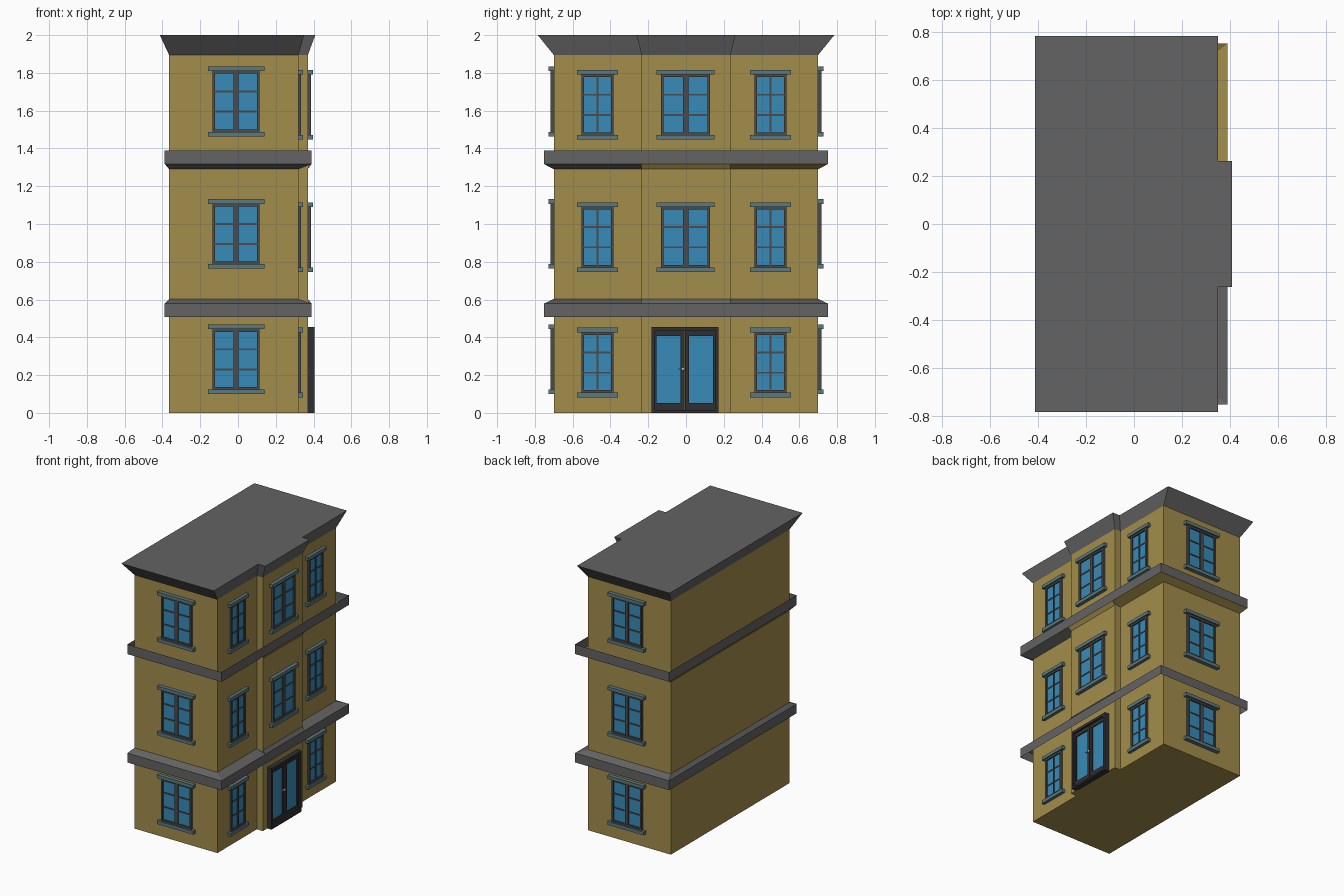
import bpy, bmesh
from mathutils import Matrix, Vector

if "Cube" in bpy.data.objects:
    bpy.data.objects.remove(bpy.data.objects["Cube"])


def material(name, r, g, b):
    m = bpy.data.materials.new(name)
    m.diffuse_color = (r, g, b, 1)
    m.use_nodes = True
    m.node_tree.nodes["Principled BSDF"].inputs["Base Color"].default_value = m.diffuse_color
    return m


WALL = material("ochre_wall", 0.37, 0.27, 0.07)
STONE = material("dark_stone", 0.125, 0.125, 0.125)
FRAME = material("window_frame", 0.07, 0.07, 0.07)
LEDGE = material("blue_grey_ledge", 0.11, 0.19, 0.21)
GLASS = material("blue_glass", 0.04, 0.26, 0.48)
DOOR = material("door_frame", 0.03, 0.03, 0.033)
METAL = material("handle_metal", 0.5, 0.5, 0.5)


def finish(bm, name, mats):
    me = bpy.data.meshes.new(name)
    bm.to_mesh(me)
    bm.free()
    for m in mats:
        me.materials.append(m)
    ob = bpy.data.objects.new(name, me)
    bpy.context.collection.objects.link(ob)
    return ob


def plan(back, wing, bay, end, half_bay):
    """Counter-clockwise floor plan with a projecting middle bay."""
    return [(-back, -end), (wing, -end), (wing, -half_bay), (bay, -half_bay),
            (bay, half_bay), (wing, half_bay), (wing, end), (-back, end)]


def loft(name, rings, mats, bottom=True, top=True):
    """Stack of plans at given heights, from the lowest to the highest."""
    bm = bmesh.new()
    loops = [[bm.verts.new((x, y, z)) for x, y in pts] for pts, z in rings]
    for lo, hi in zip(loops, loops[1:]):
        n = len(lo)
        for i in range(n):
            j = (i + 1) % n
            bm.faces.new((lo[i], lo[j], hi[j], hi[i]))
    if bottom:
        bm.faces.new(loops[0][::-1])
    if top:
        bm.faces.new(loops[-1])
    bmesh.ops.remove_doubles(bm, verts=bm.verts, dist=1e-5)
    bm.normal_update()
    return finish(bm, name, mats)


def box(bm, to_world, u, d, z, mat=0):
    """Box from ranges: u along the wall, d outward from it, z up."""
    a = Vector((*to_world(u[0], d[0]), z[0]))
    b = Vector((*to_world(u[1], d[1]), z[1]))
    size = Vector([abs(q - p) for p, q in zip(a, b)])
    mtx = Matrix.Translation((a + b) / 2) @ Matrix.Diagonal((*size, 1))
    verts = bmesh.ops.create_cube(bm, size=1, matrix=mtx)["verts"]
    for f in {f for v in verts for f in v.link_faces}:
        f.material_index = mat


# Walls and flared roof
wall = plan(0.365, 0.32, 0.37, 0.70, 0.235)
loft("walls", [(wall, 0), (wall, 1.895)], [WALL])
loft("roof_cornice", [(wall, 1.895), (plan(0.414, 0.35, 0.409, 0.785, 0.262), 2.0)],
     [STONE], bottom=False)

# String courses: open skirts that slope into the wall
rim = plan(0.388, 0.39, 0.39, 0.753, 0.235)
loft("lower_band", [(rim, 0.508), (rim, 0.578), (wall, 0.603)], [STONE], False, False)
band = loft("upper_band", [(wall, 1.29), (rim, 1.318), (rim, 1.39)], [STONE, WALL], False, False)
for p in band.data.polygons:
    if p.normal.z < -0.1 and p.center.y > -0.24:
        p.material_index = 1


def window(name, to_world, w, z0, z1, mullion):
    """Framed six-pane window with lintel and sill."""
    bm = bmesh.new()
    h, t, out = w / 2, 0.014, 0.018
    box(bm, to_world, (-h + t, h - t), (-0.01, 0.006), (z0 + t, z1 - t), 1)
    for s in (-1, 1):
        box(bm, to_world, sorted((s * h, s * (h - t))), (-0.01, out), (z0, z1))
    for z in (z0, z1 - t):
        box(bm, to_world, (-h + t, h - t), (-0.01, out), (z, z + t))
    box(bm, to_world, (-mullion / 2, mullion / 2), (-0.01, 0.015), (z0 + t, z1 - t))
    for k in (1, 2):
        z = z0 + (z1 - z0) * k / 3
        box(bm, to_world, (-h + t, h - t), (-0.01, 0.011), (z - 0.005, z + 0.005))
    for z in (z0 - 0.024, z1):
        box(bm, to_world, (-h - 0.024, h + 0.024), (-0.01, 0.029), (z, z + 0.025), 2)
    finish(bm, name, [FRAME, GLASS, LEDGE])


# End windows, mirrored on the two short sides
for floor, (z0, z1) in enumerate([(0.124, 0.443), (0.788, 1.107), (1.487, 1.81)], 1):
    for side, s in (("front", -1), ("back", 1)):
        window(f"{side}_window_{floor}",
               lambda u, d, s=s: (-0.01 + u, s * (0.70 + d)), 0.25, z0, z1, 0.026)

# Windows on the entrance side: two wings and the bay above the door
for floor, (z0, z1) in enumerate([(0.106, 0.426), (0.77, 1.09), (1.471, 1.791)], 1):
    for side, cy in (("left", -0.469), ("right", 0.448)):
        window(f"{side}_wing_window_{floor}",
               lambda u, d, c=cy: (0.32 + d * 0.8, c + u), 0.17, z0, z1, 0.01)
    if floor > 1:
        window(f"bay_window_{floor}",
               lambda u, d: (0.37 + d * 0.9, -0.002 + u), 0.26, z0, z1, 0.028)

# Double door with surround
door = lambda u, d: (0.37 + d, -0.006 + u)
bm = bmesh.new()
for s in (-1, 1):
    box(bm, door, sorted((s * 0.177, s * 0.159)), (-0.01, 0.035), (0, 0.455))
box(bm, door, (-0.159, 0.159), (-0.01, 0.035), (0.435, 0.455))
box(bm, door, (-0.159, 0.159), (-0.01, 0.035), (0, 0.014))
finish(bm, "door_surround", [DOOR])
bm = bmesh.new()
for s in (-1, 1):
    for a, b in ((0.001, 0.023), (0.149, 0.159)):
        box(bm, door, sorted((s * a, s * b)), (-0.01, 0.022), (0.014, 0.435))
    for z in ((0.014, 0.053), (0.407, 0.435)):
        box(bm, door, sorted((s * 0.023, s * 0.149)), (-0.01, 0.022), z)
    box(bm, door, sorted((s * 0.023, s * 0.149)), (-0.01, 0.014), (0.053, 0.407), 1)
finish(bm, "door_leaves", [DOOR, GLASS])

# Door handle: knob and lever
bm = bmesh.new()
bmesh.ops.create_uvsphere(bm, u_segments=10, v_segments=6, radius=0.009,
                          matrix=Matrix.Translation((0.397, -0.016, 0.232)))
box(bm, door, (-0.037, -0.01), (0.022, 0.03), (0.229, 0.235))
finish(bm, "door_handle", [METAL])
